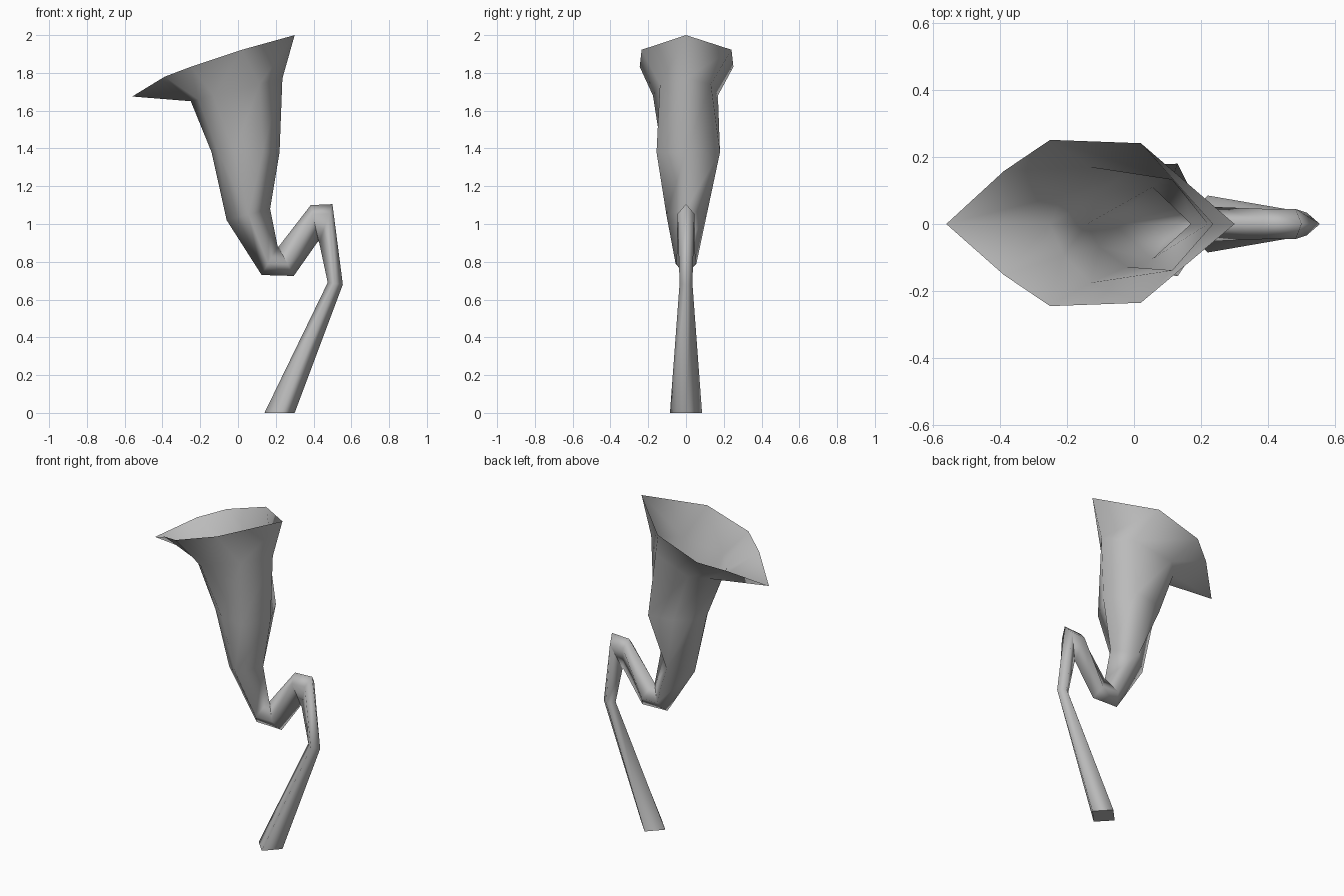
import bpy, bmesh
from mathutils import Vector

cube = bpy.data.objects.get("Cube")
if cube:
    bpy.data.objects.remove(cube, do_unlink=True)

grey = bpy.data.materials.new("plain_grey")
grey.use_nodes = True
grey.diffuse_color = (0.5, 0.5, 0.5, 1)
grey.node_tree.nodes["Principled BSDF"].inputs["Base Color"].default_value = (0.5, 0.5, 0.5, 1)


def diamond(half, t=0.5):
    """Three coincident side points, welded later into a four-sided ring."""
    return [(t, half)] * 3


# Each ring: left (x, z), right (x, z), side points (fraction across, half width), y shift, z bulge
RINGS = [
    ((0.14, 0.0), (0.30, 0.0), diamond(0.085), 0, 0),             # foot of the tube
    ((0.475, 0.69), (0.555, 0.68), diamond(0.034), 0, 0),         # knee
    ((0.43, 0.90), (0.50, 1.105), diamond(0.045, 0.75), 0, 0),    # upper bend
    ((0.425, 0.91), (0.385, 1.10), diamond(0.045, 0.75), 0, 0),
    ((0.295, 0.725), (0.215, 0.88), diamond(0.05, 0.4), 0, 0),    # lower bend
    ((0.125, 0.73), (0.21, 0.88), diamond(0.055, 0.4), 0, 0),
    ((-0.06, 1.02), (0.17, 1.08), diamond(0.107), 0.003, 0),      # throat
    ((-0.14, 1.38), (0.22, 1.38), [(0.1, 0.08), (0.33, 0.14), (0.75, 0.168)], 0.012, 0),
    ((-0.25, 1.65), (0.235, 1.77), [(0.08, 0.09), (0.25, 0.172), (0.75, 0.135)], -0.003, 0),
    ((-0.56, 1.675), (0.30, 2.0), [(0.2, 0.155), (0.36, 0.248), (0.675, 0.238)], 0.003, 0.04),
]


def ring_points(left, right, sides, shift, bulge):
    a = Vector((left[0], 0, left[1]))
    b = Vector((right[0], 0, right[1]))

    def side(t, half, sign):
        lift = bulge if t < 0.5 else bulge * 0.7
        return a.lerp(b, t) + Vector((0, sign * half + shift, lift))

    front = [side(t, h, -1) for t, h in sides]
    back = [side(t, h, 1) for t, h in reversed(sides)]
    return [a] + front + [b] + back


# Loft the rings into one open horn
bm = bmesh.new()
loops = [[bm.verts.new(p) for p in ring_points(*r)] for r in RINGS]
for low, high in zip(loops, loops[1:]):
    for i in range(len(low)):
        j = (i + 1) % len(low)
        bm.faces.new((low[i], low[j], high[j], high[i])).smooth = True

# Close the foot, then weld the four-sided rings
bm.faces.new(list(reversed(loops[0])))
bmesh.ops.remove_doubles(bm, verts=bm.verts[:], dist=0.0005)
bmesh.ops.recalc_face_normals(bm, faces=bm.faces[:])

mesh = bpy.data.meshes.new("flared_horn")
bm.to_mesh(mesh)
bm.free()
mesh.materials.append(grey)
horn = bpy.data.objects.new("flared_horn", mesh)
bpy.context.collection.objects.link(horn)
